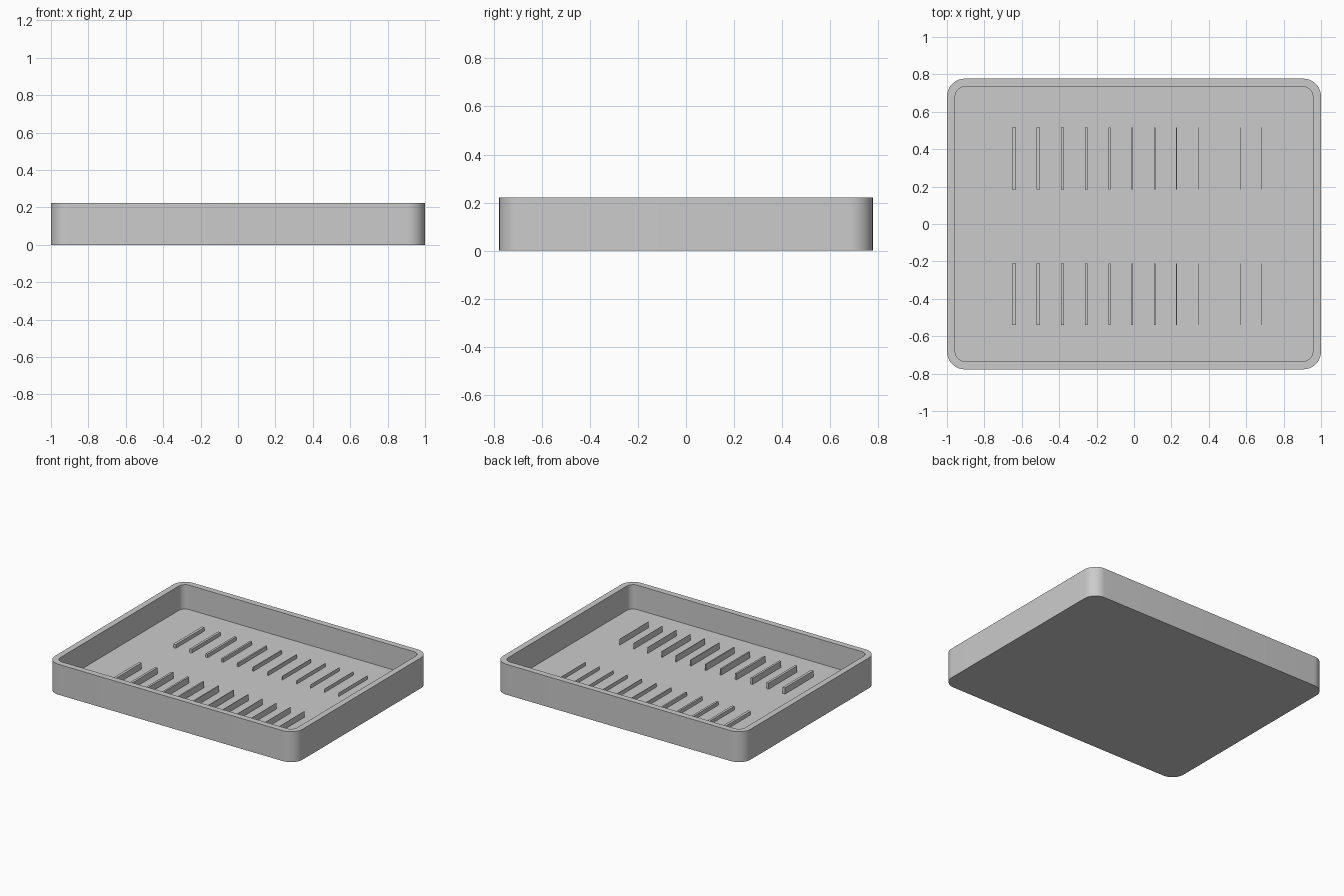
import bpy
import bmesh
import math

HALF_X, HALF_Y, HEIGHT = 1.0, 0.777, 0.222
WALL, FLOOR, RADIUS = 0.044, 0.044, 0.095

cube = bpy.data.objects.get("Cube")
if cube:
    bpy.data.objects.remove(cube, do_unlink=True)

grey = bpy.data.materials.new("plain grey")
grey.use_nodes = True
grey.diffuse_color = (0.6, 0.6, 0.6, 1)
grey.node_tree.nodes["Principled BSDF"].inputs["Base Color"].default_value = (0.6, 0.6, 0.6, 1)


def add_object(name, bm):
    bmesh.ops.recalc_face_normals(bm, faces=bm.faces)
    mesh = bpy.data.meshes.new(name)
    bm.to_mesh(mesh)
    bm.free()
    obj = bpy.data.objects.new(name, mesh)
    mesh.materials.append(grey)
    bpy.context.collection.objects.link(obj)
    return obj


def rounded_ring(bm, inset, z, steps=12):
    """Ring of vertices round a rectangle with rounded corners."""
    r = RADIUS - inset
    cx, cy = HALF_X - RADIUS, HALF_Y - RADIUS
    ring = []
    for quarter, (sx, sy) in enumerate([(1, 1), (-1, 1), (-1, -1), (1, -1)]):
        for i in range(steps + 1):
            a = (quarter + i / steps) * math.pi / 2
            ring.append(bm.verts.new((sx * cx + r * math.cos(a), sy * cy + r * math.sin(a), z)))
    return ring


# Tray: underside, outer wall, rim, inner wall and floor
bm = bmesh.new()
rings = [rounded_ring(bm, inset, z) for inset, z in
         [(0, 0), (0, HEIGHT), (WALL, HEIGHT), (WALL, FLOOR)]]
for low, high in zip(rings, rings[1:]):
    for i in range(len(low)):
        j = (i + 1) % len(low)
        bm.faces.new((low[i], low[j], high[j], high[i]))
bm.faces.new(rings[0])
bm.faces.new(rings[-1])
tray = add_object("tray", bm)
bpy.ops.object.select_all(action="DESELECT")
bpy.context.view_layer.objects.active = tray
tray.select_set(True)
bpy.ops.object.shade_smooth_by_angle(angle=math.radians(30))


# Rows of upright ribs, each thinner than the one before
def rib_row(name, y0, y1, height, count=12, gap=0.112):
    bm = bmesh.new()
    left = -0.652
    for i in range(count):
        width = max(0.02 - 0.0022 * i, 0.001)
        box = bmesh.ops.create_cube(bm, size=1)["verts"]
        bmesh.ops.scale(bm, vec=(width, y1 - y0, height + 0.01), verts=box)
        bmesh.ops.translate(bm, verts=box, vec=(
            left + width / 2, (y0 + y1) / 2, FLOOR + (height - 0.01) / 2))
        left += width + gap
    return add_object(name, bm)


rib_row("front_ribs", -0.54, -0.21, 0.045)
rib_row("back_ribs", 0.185, 0.515, 0.027)
